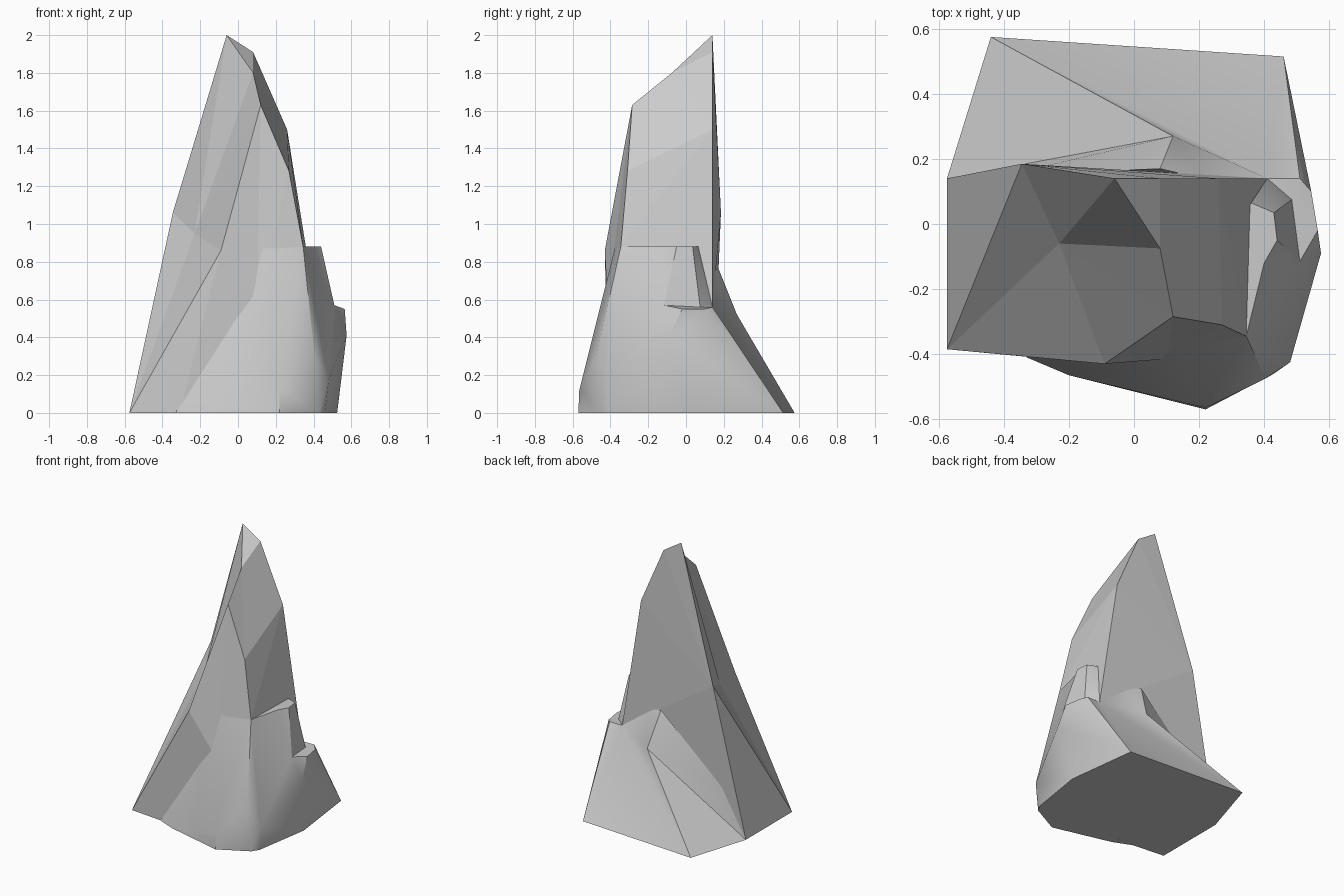
import bpy
import bmesh
import math

cube = bpy.data.objects.get("Cube")
if cube:
    bpy.data.objects.remove(cube, do_unlink=True)

# Single stone colour
stone = bpy.data.materials.new("grey_stone")
stone.use_nodes = True
grey = (0.6, 0.6, 0.6, 1)
stone.diffuse_color = grey
stone.node_tree.nodes["Principled BSDF"].inputs["Base Color"].default_value = grey


def build_rock(name, corners, facets, smooth_angle=None):
    """Join named corners into a closed faceted rock."""
    bm = bmesh.new()
    verts = {key: bm.verts.new(co) for key, co in corners.items()}
    for facet in facets:
        bm.faces.new([verts[key] for key in facet.split()])
    # Close the side buried in the neighbouring rock
    rim = [e for e in bm.edges if e.is_boundary]
    if rim:
        bmesh.ops.holes_fill(bm, edges=rim, sides=0)
    bmesh.ops.triangulate(bm, faces=[f for f in bm.faces if len(f.verts) > 3])
    bmesh.ops.recalc_face_normals(bm, faces=bm.faces)
    mesh = bpy.data.meshes.new(name)
    bm.to_mesh(mesh)
    bm.free()
    mesh.materials.append(stone)
    obj = bpy.data.objects.new(name, mesh)
    bpy.context.collection.objects.link(obj)
    if smooth_angle:
        bpy.ops.object.select_all(action='DESELECT')
        obj.select_set(True)
        bpy.context.view_layer.objects.active = obj
        bpy.ops.object.shade_smooth_by_angle(angle=math.radians(smooth_angle))
    return obj


# Tall leaning spire
spire = dict(
    apex=(-.06, .14, 2), crest=(.08, .14, 1.91), notch=(.08, -.075, 1.8),
    brow=(.12, -.285, 1.63), cheek=(.27, -.31, 1.28), shoulder=(.26, .14, 1.5),
    hollow=(-.23, -.06, .95), chin=(-.09, -.43, .86), spine=(-.345, .185, 1.06),
    toe_back=(-.575, .14, 0), toe_front=(-.575, -.385, 0),
    throat=(.1, -.415, .59), hip=(.345, -.345, .88), heel=(.41, .14, .56),
    foot_front=(-.31, -.41, 0), foot_mid=(.3, -.4, 0), foot_back=(.41, .14, 0),
)
build_rock("spire", spire, [
    "apex notch crest",
    "apex hollow notch",
    "apex spine hollow",
    "spine toe_front hollow",
    "spine toe_back toe_front",
    "hollow toe_front chin",
    "hollow chin brow",
    "hollow brow notch",
    "crest notch brow cheek shoulder",
    "shoulder cheek hip heel",
    "brow chin throat hip cheek",
    "toe_front foot_front chin",
    "chin foot_front throat",
    "foot_front foot_mid throat",
    "throat foot_mid hip",
    "hip foot_mid foot_back heel",
    "apex crest spine",
    "crest shoulder spine",
    "shoulder heel spine",
    "heel toe_back spine",
    "heel foot_back toe_back",
    "toe_back toe_front foot_front foot_mid foot_back",
])

# Skirt: rear apron, side ledge, stub tower and rounded front buttress
skirt = dict(
    toe_back=(-.575, .14, 0), rear_left=(-.44, .575, 0), rear_right=(.46, .515, 0),
    heel=(.41, .14, .56), lump=(.12, .27, .52), knoll=(.08, .17, .77),
    knoll_side=(.21, .14, .735), knoll_end=(-.396, .15, .33),
    rim_corner=(.51, .14, .56), rim_back=(.545, .1, .55), rim_out=(.565, -.02, .55),
    rim_tip=(.51, -.115, .57), rim_inner=(.485, .075, .56),
    haunch=(.575, -.09, .41), side_foot=(.525, 0, 0),
    knee=(.48, -.425, .17), knee_foot=(.46, -.41, 0),
    seam=(.405, -.475, .3), seam_foot=(.43, -.46, 0),
    prow=(.22, -.565, .12), prow_foot=(.22, -.57, 0),
    mid_foot=(-.2, -.465, 0), left_foot=(-.33, -.41, 0),
    top_left=(.13, -.375, .88), top_front=(.345, -.345, .88), top_tip=(.4, -.12, .88),
    top_out=(.44, -.05, .88), top_back=(.43, .035, .88), top_inner=(.36, .065, .88),
)
build_rock("skirt", skirt, [
    # Rear apron
    "rear_left rear_right heel",
    "rear_left heel lump",
    "toe_back rear_left lump",
    "toe_back lump knoll_end",
    "knoll_end lump knoll",
    "lump knoll_side knoll",
    "lump heel knoll_side",
    "rear_right rim_corner heel",
    "rear_right rim_back rim_corner",
    # Side ledge
    "heel rim_corner rim_inner",
    "rim_corner rim_back rim_inner",
    "rim_back rim_out rim_inner",
    "rim_out rim_tip rim_inner",
    "rear_right haunch rim_out rim_back",
    "rear_right side_foot haunch",
    "haunch rim_tip rim_out",
    "side_foot knee_foot knee haunch",
    # Stub tower
    "top_front rim_tip top_tip",
    "top_tip rim_tip top_out",
    "rim_tip rim_inner top_back top_out",
    "rim_inner heel top_inner top_back",
    "top_left top_front top_tip top_out top_back top_inner",
    # Front buttress
    "left_foot mid_foot top_left",
    "mid_foot prow top_left",
    "mid_foot prow_foot prow",
    "top_left prow top_front",
    "prow seam top_front",
    "prow prow_foot seam_foot seam",
    "seam seam_foot knee_foot knee",
    "top_front seam knee",
    "top_front knee haunch rim_tip",
    # Underside
    "toe_back rear_left rear_right side_foot knee_foot seam_foot prow_foot mid_foot left_foot",
], smooth_angle=35)
